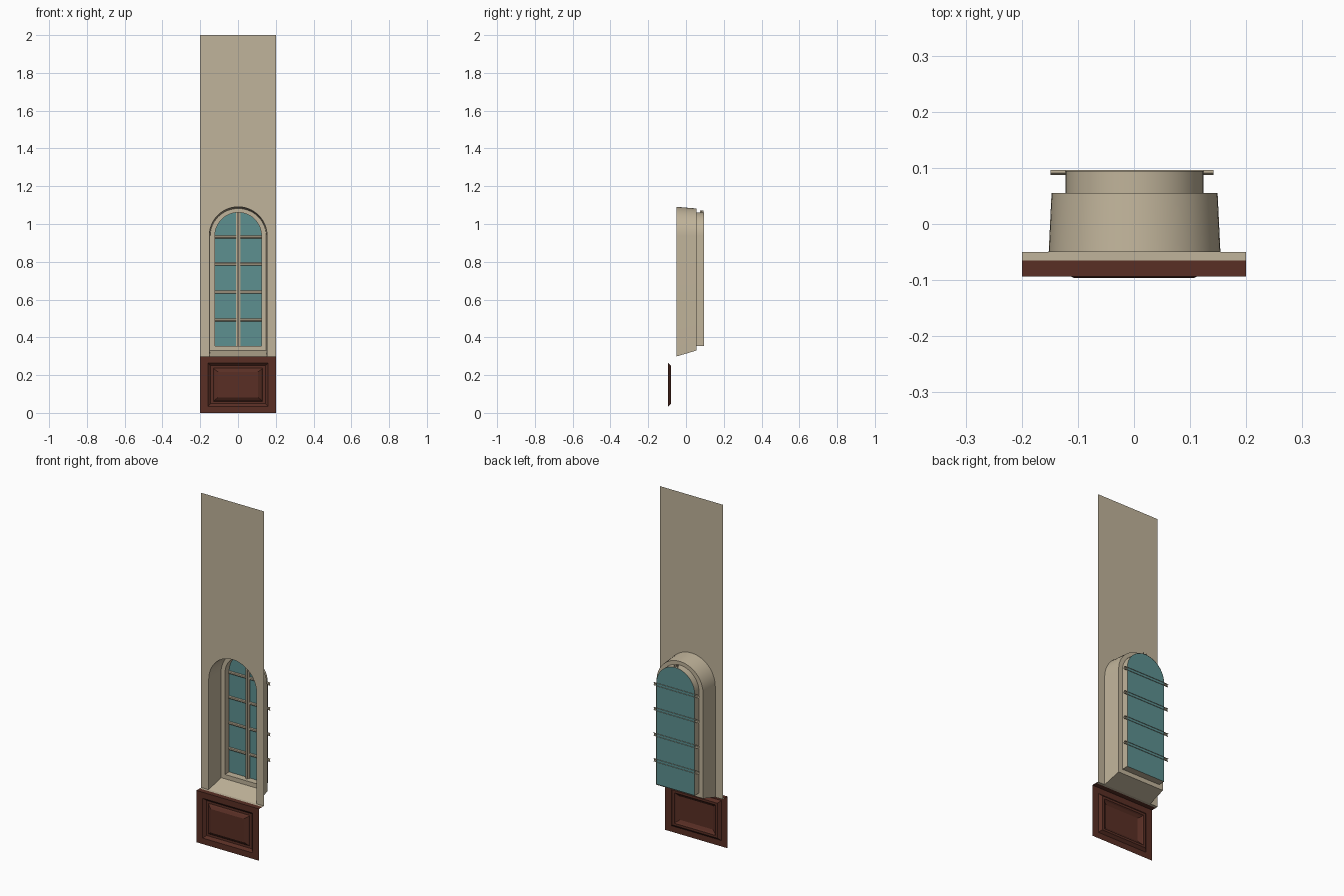
import bpy, math

if "Cube" in bpy.data.objects:
    bpy.data.objects.remove(bpy.data.objects["Cube"])


def material(name, rgb):
    m = bpy.data.materials.new(name)
    m.diffuse_color = (*rgb, 1)
    m.use_nodes = True
    m.node_tree.nodes["Principled BSDF"].inputs["Base Color"].default_value = m.diffuse_color
    return m


CREAM = material("cream plaster", (0.53, 0.455, 0.325))
BROWN = material("dark red wood", (0.10, 0.028, 0.018))
TEAL = material("teal glass", (0.11, 0.28, 0.28))


def make(name, verts, faces, mat, smooth=False):
    me = bpy.data.meshes.new(name)
    me.from_pydata(verts, [], faces)
    me.materials.append(mat)
    ob = bpy.data.objects.new(name, me)
    bpy.context.collection.objects.link(ob)
    if smooth:
        bpy.ops.object.select_all(action='DESELECT')
        ob.select_set(True)
        bpy.context.view_layer.objects.active = ob
        bpy.ops.object.shade_smooth_by_angle(angle=math.radians(30))
    return ob


def loft(loops, flip=False):
    """Join equal closed loops with quads."""
    n = len(loops[0])
    faces = []
    for k in range(len(loops) - 1):
        for i in range(n):
            j = (i + 1) % n
            f = (k * n + i, k * n + j, (k + 1) * n + j, (k + 1) * n + i)
            faces.append(f[::-1] if flip else f)
    return [v for l in loops for v in l], faces


CX, SPRING, SEG = 0.001, 0.938, 24


def arch(half, bottom, rise, y):
    """Round-headed outline, from bottom left over the top to bottom right."""
    pts = [(CX - half, y, bottom)]
    for i in range(SEG + 1):
        a = math.pi * (1 - i / SEG)
        pts.append((CX + half * math.cos(a), y, SPRING + rise * math.sin(a)))
    return pts + [(CX + half, y, bottom)]


def rect(hx, hz, y, cz=0.1495):
    return [(-hx, y, cz - hz), (hx, y, cz - hz), (hx, y, cz + hz), (-hx, y, cz + hz)]


# Wall sheet with the arched opening
front = arch(0.153, 0.299, 0.153, -0.05)
wall = [(-0.2, -0.05, 0.299)] + front + [(0.2, -0.05, 0.299), (0.2, -0.05, 2), (-0.2, -0.05, 2)]
make("wall", wall, [tuple(range(len(wall)))], CREAM)

# Splayed reveal with sloping sill, then the stepped window frame
v, f = loft([front, arch(0.148, 0.33, 0.144, 0.055)], True)
make("window_reveal", v, f, CREAM, True)
v, f = loft([arch(0.148, 0.33, 0.144, 0.055), arch(0.123, 0.355, 0.123, 0.055),
             arch(0.123, 0.355, 0.123, 0.0945)], True)
make("window_frame", v, f, CREAM, True)

# Glass pane
glass = arch(0.123, 0.355, 0.123, 0.0935)
make("glass", glass, [tuple(range(len(glass)))[::-1]], TEAL)


# Glazing bars: open channels swept from a small (offset, y) profile
def bar(name, profile, start, end, place):
    n = len(profile)
    verts = [place(t, o, y) for t in (start, end) for o, y in profile]
    make(name, verts, [(i, i + 1, n + i + 1, n + i) for i in range(n - 1)], CREAM)


cross = [(-0.008, 0.0965), (-0.008, 0.091), (-0.004, 0.0875),
         (0.004, 0.0875), (0.008, 0.091), (0.008, 0.0965)]
for i, z in enumerate((0.492, 0.64, 0.788, 0.932)):
    bar(f"cross_bar_{i + 1}", cross[::-1], -0.149, 0.142,
        lambda t, o, y, z=z: (t, y, z + o))
upright = [(-0.011, 0.0932), (-0.011, 0.086), (-0.004, 0.083), (-0.004, 0.074),
           (0.004, 0.074), (0.004, 0.083), (0.011, 0.086), (0.011, 0.0932)]
bar("upright_bar", upright, 0.355, 1.072, lambda t, o, y: (CX + o, y, t))

# Wooden wainscot: frame, sunk moulding and raised field
loops = [rect(0.2, 0.1495, -0.094), rect(0.16, 0.115, -0.094), rect(0.145, 0.101, -0.08),
         rect(0.131, 0.088, -0.08), rect(0.125, 0.082, -0.087), rect(0.105, 0.076, -0.0965)]
loops[-1] = rect(0.106, 0.08 - 0.012, -0.0965)
v, f = loft(loops)
f.append(tuple(range(len(v) - 4, len(v))))
make("wainscot_panel", v, f, BROWN)


# Ledges on top of the wainscot
def ledge(name, y0, y1, mat):
    z = 0.299
    make(name, [(-0.2, y0, z), (0.2, y0, z), (0.2, y1, z), (-0.2, y1, z)], [(0, 1, 2, 3)], mat)


ledge("wainscot_cap", -0.094, -0.065, BROWN)
ledge("wall_ledge", -0.065, -0.05, CREAM)
